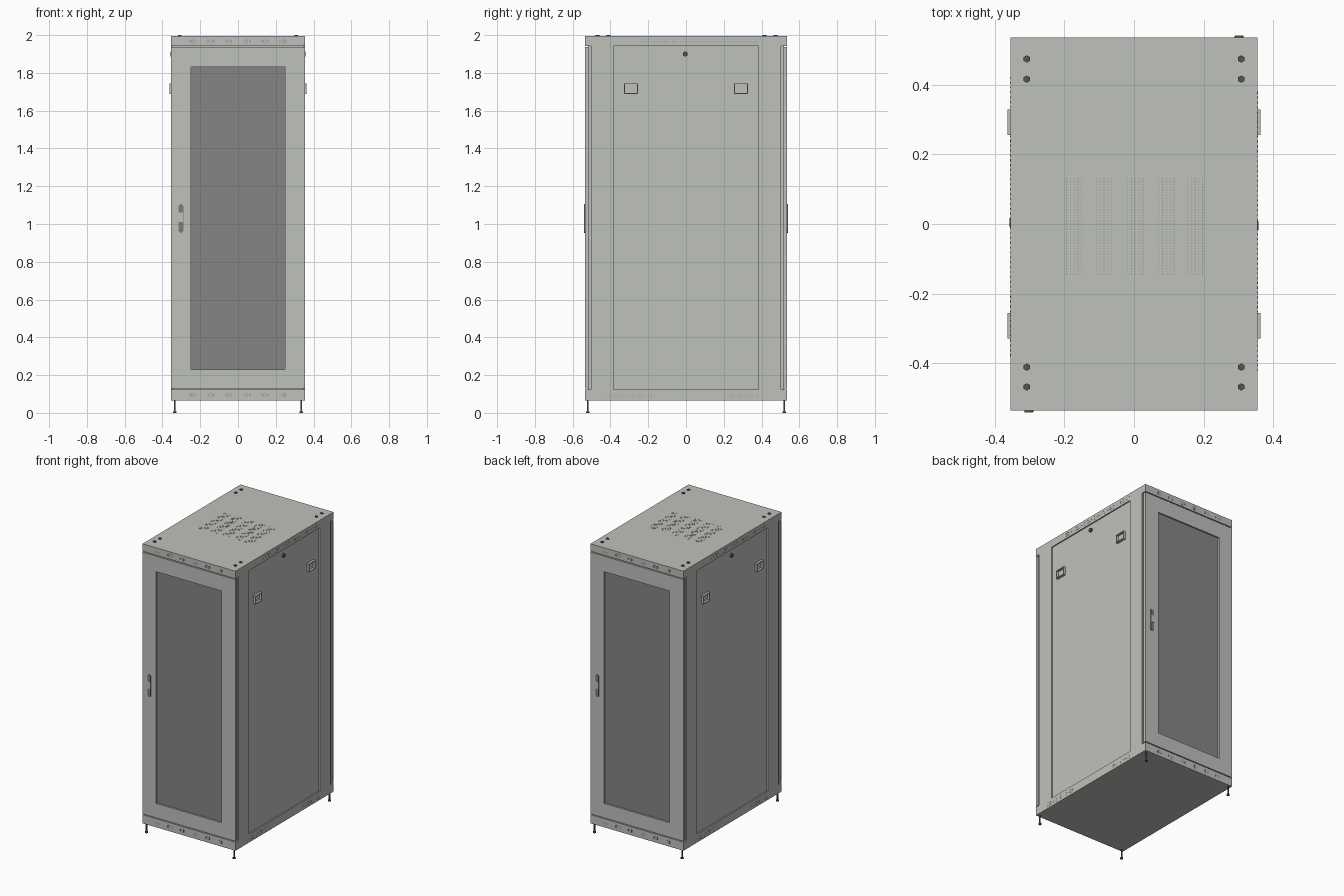
import bpy, bmesh, math
from mathutils import Matrix, Vector

cube = bpy.data.objects.get("Cube")
if cube:
    bpy.data.objects.remove(cube, do_unlink=True)


def material(name, rgb, rough=0.6):
    m = bpy.data.materials.new(name)
    m.use_nodes = True
    m.diffuse_color = (*rgb, 1)
    node = m.node_tree.nodes["Principled BSDF"]
    node.inputs["Base Color"].default_value = (*rgb, 1)
    node.inputs["Roughness"].default_value = rough
    return m


BODY = material("light grey paint", (0.52, 0.535, 0.505))
GLASS = material("smoked panel grey", (0.235, 0.235, 0.23))
HANDLE = material("handle grey", (0.2, 0.2, 0.2))
DARK = material("dark hardware", (0.09, 0.09, 0.09))
VENT = material("vent shadow", (0.28, 0.285, 0.275))

W, D, BOT, TOP = 0.355, 0.535, 0.065, 1.995   # cabinet half width, half depth, heights
LOW, HIGH = 0.127, 1.94                       # rail edges
STEP = 0.008                                  # recess depth
TURNS = (1, -1)                               # the cabinet repeats after a half turn


def box(bm, x, y, z, turn=1):
    c = Vector((turn * sum(x) / 2, turn * sum(y) / 2, sum(z) / 2))
    s = (abs(x[1] - x[0]), abs(y[1] - y[0]), abs(z[1] - z[0]))
    bmesh.ops.create_cube(bm, size=1, matrix=Matrix.Translation(c) @ Matrix.Diagonal((*s, 1)))


def rod(bm, centre, radius, depth, sides=12, axis="Z"):
    rot = {"Z": Matrix(), "X": Matrix.Rotation(math.pi / 2, 4, "Y"),
           "Y": Matrix.Rotation(math.pi / 2, 4, "X")}[axis]
    bmesh.ops.create_cone(bm, cap_ends=True, segments=sides, radius1=radius, radius2=radius,
                          depth=depth, matrix=Matrix.Translation(centre) @ rot)


def finish(bm, name, mat):
    mesh = bpy.data.meshes.new(name)
    bm.to_mesh(mesh)
    bm.free()
    mesh.materials.append(mat)
    ob = bpy.data.objects.new(name, mesh)
    bpy.context.collection.objects.link(ob)
    return ob


# Inner cabinet block
bm = bmesh.new()
box(bm, (-W + STEP, W - STEP), (-D + 0.015, D - 0.015), (BOT, TOP))
finish(bm, "cabinet_core", BODY)

# Top and bottom rails wrapping the cabinet
bm = bmesh.new()
for z in ((BOT, LOW - 0.003), (HIGH + 0.003, TOP)):
    box(bm, (-W, W), (-D, D), z)
finish(bm, "rails", BODY)

# Side posts, leaving the side panel and corner strips recessed
bm = bmesh.new()
for t in TURNS:
    for y in ((-0.503, -0.385), (0.385, 0.503)):
        box(bm, (W - 0.02, W), y, (LOW - 0.01, HIGH + 0.01), t)
finish(bm, "side_posts", BODY)

# Framed doors front and back
bm = bmesh.new()
GX, G0, G1 = 0.25, 0.23, 1.83
for t in TURNS:
    y = (-D, -D + 0.018)
    for x in ((-W, -GX), (GX, W)):
        box(bm, x, y, (LOW + 0.003, HIGH - 0.003), t)
    for z in ((LOW + 0.003, G0), (G1, HIGH - 0.003)):
        box(bm, (-GX, GX), y, z, t)
finish(bm, "door_frames", BODY)

bm = bmesh.new()
for t in TURNS:
    box(bm, (-GX, GX), (-D + 0.01, -D + 0.018), (G0, G1), t)
finish(bm, "door_windows", GLASS)

# Door handles: rounded back plate with a light grip in the middle
plate, grip = bmesh.new(), bmesh.new()
for t in TURNS:
    hx = -0.302
    box(plate, (hx - 0.013, hx + 0.013), (-D - 0.005, -D), (0.966, 1.092), t)
    for z in (0.966, 1.092):
        rod(plate, (t * hx, t * (-D - 0.0025), z), 0.013, 0.005, 16, "Y")
    box(grip, (hx - 0.012, hx + 0.012), (-D - 0.006, -D), (1.01, 1.06), t)
finish(plate, "door_handle_plates", HANDLE)
finish(grip, "door_handle_grips", BODY)

# Side carry handles (open frames) and locks
frames, locks = bmesh.new(), bmesh.new()
for t in TURNS:
    for cy in (-0.292, 0.292):
        x, hw, z0, z1, bar = (W - STEP, W + 0.008), 0.037, 1.688, 1.745, 0.005
        for s in (-1, 1):
            box(frames, x, (cy + s * hw, cy + s * (hw - bar)), (z0, z1), t)
        for z in ((z0, z0 + bar), (z1 - bar, z1)):
            box(frames, x, (cy - hw + bar, cy + hw - bar), z, t)
    rod(locks, (t * (W - 0.003), t * -0.004, 1.9), 0.013, 0.012, 16, "X")
finish(frames, "side_handles", BODY)
finish(locks, "side_locks", DARK)

# Hex bolts on the roof
bm = bmesh.new()
for x in (-0.308, 0.308):
    for y in (-0.468, -0.411, 0.416, 0.474):
        rod(bm, (x, y, TOP + 0.001), 0.0105, 0.008, 6)
finish(bm, "roof_bolts", DARK)

# Levelling feet
bm = bmesh.new()
for x in (-0.335, 0.335):
    for y in (-0.52, 0.52):
        rod(bm, (x, y, 0.036), 0.005, 0.064)
        rod(bm, (x, y, 0.004), 0.010, 0.008)
finish(bm, "levelling_feet", DARK)

# Roof perforations in five groups
THIN = 0.0008
bm = bmesh.new()
for gx in (-0.172, -0.086, 0.004, 0.093, 0.175):
    for i in range(-2, 3):
        for j in range(35):
            x, y = gx + i * 0.011, -0.143 + j * 0.008
            box(bm, (x - 0.001, x + 0.001), (y - 0.0018, y + 0.0018), (TOP - THIN, TOP + THIN))
finish(bm, "roof_vents", VENT)

# Slots in the front and back rails
bm = bmesh.new()
for t in TURNS:
    for zc in (0.095, 1.968):
        for gx in (-0.24, -0.145, -0.05, 0.05, 0.145, 0.24):
            for i in range(-2, 3):
                x, h = gx + i * 0.009, 0.014 - 0.004 * abs(i)
                box(bm, (x - 0.0015, x + 0.0015), (-D - THIN, -D + THIN), (zc - h, zc + h), t)
finish(bm, "rail_vents", VENT)

# Perforations in the side rails
bm = bmesh.new()
for t in TURNS:
    for y0, y1, zc in ((-0.24, 0.4, 1.968), (-0.42, -0.14, 0.09), (0.21, 0.4, 0.09)):
        for j in range(int((y1 - y0) / 0.014)):
            for k in (-1, 0, 1):
                y, z = y0 + j * 0.014, zc + k * 0.009
                box(bm, (W - THIN, W + THIN), (y - 0.002, y + 0.002), (z - 0.0012, z + 0.0012), t)
finish(bm, "side_vents", VENT)

# Smooth the round hardware while keeping its edges sharp
for name in ("side_locks", "levelling_feet", "door_handle_plates"):
    ob = bpy.data.objects[name]
    bpy.ops.object.select_all(action="DESELECT")
    ob.select_set(True)
    bpy.context.view_layer.objects.active = ob
    bpy.ops.object.shade_smooth_by_angle(angle=math.radians(35))
